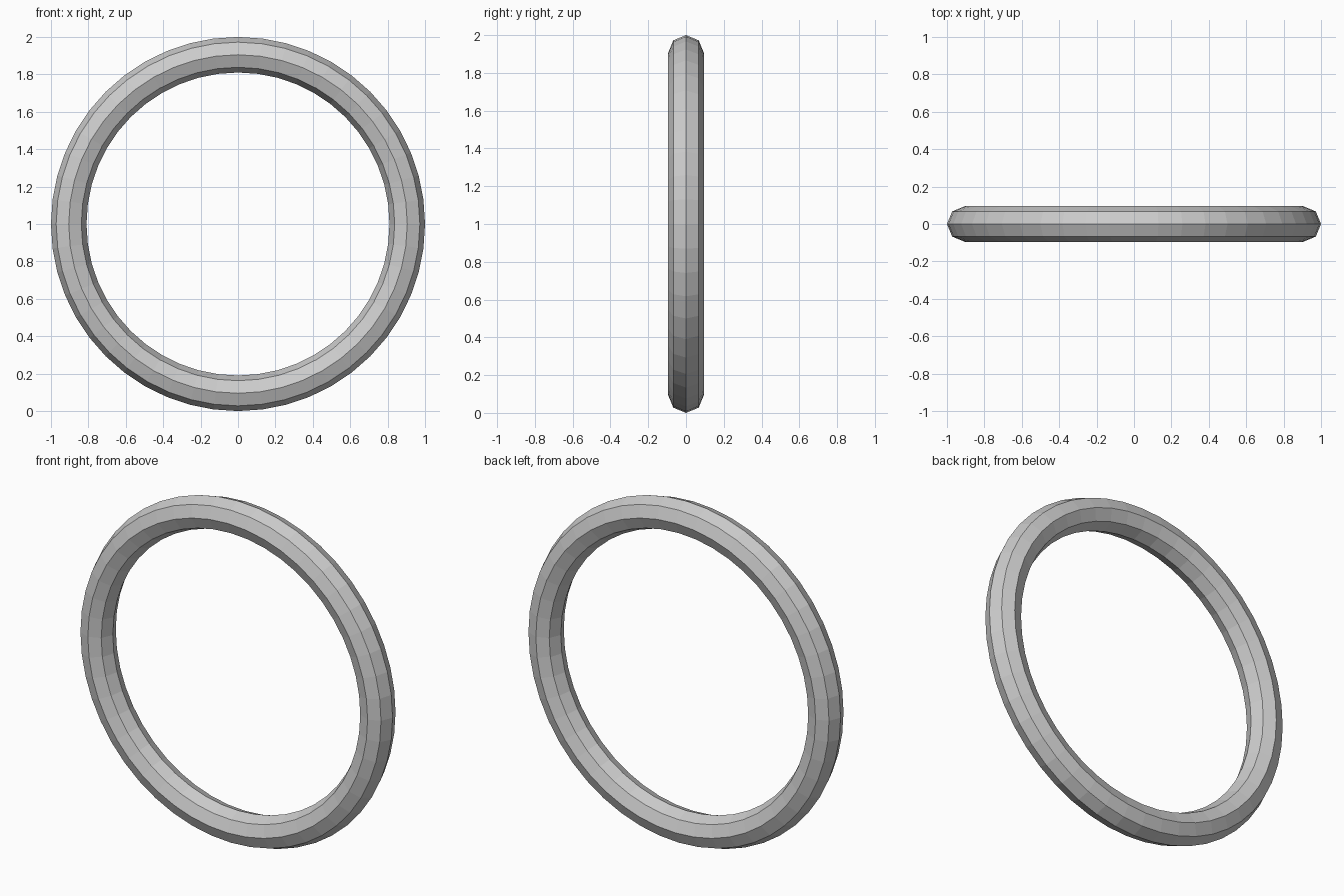
import bpy
import math

if "Cube" in bpy.data.objects:
    bpy.data.objects.remove(bpy.data.objects["Cube"])

# Upright low-poly ring: 48 segments round, eight-sided cross-section
MINOR = 0.095
bpy.ops.mesh.primitive_torus_add(
    major_segments=48, minor_segments=8,
    major_radius=1 - MINOR, minor_radius=MINOR,
    location=(0, 0, 1), rotation=(math.pi / 2, 0, 0))
ring = bpy.context.object
ring.name = "ring"
bpy.ops.object.transform_apply(location=False, rotation=True, scale=False)
bpy.ops.object.shade_flat()
